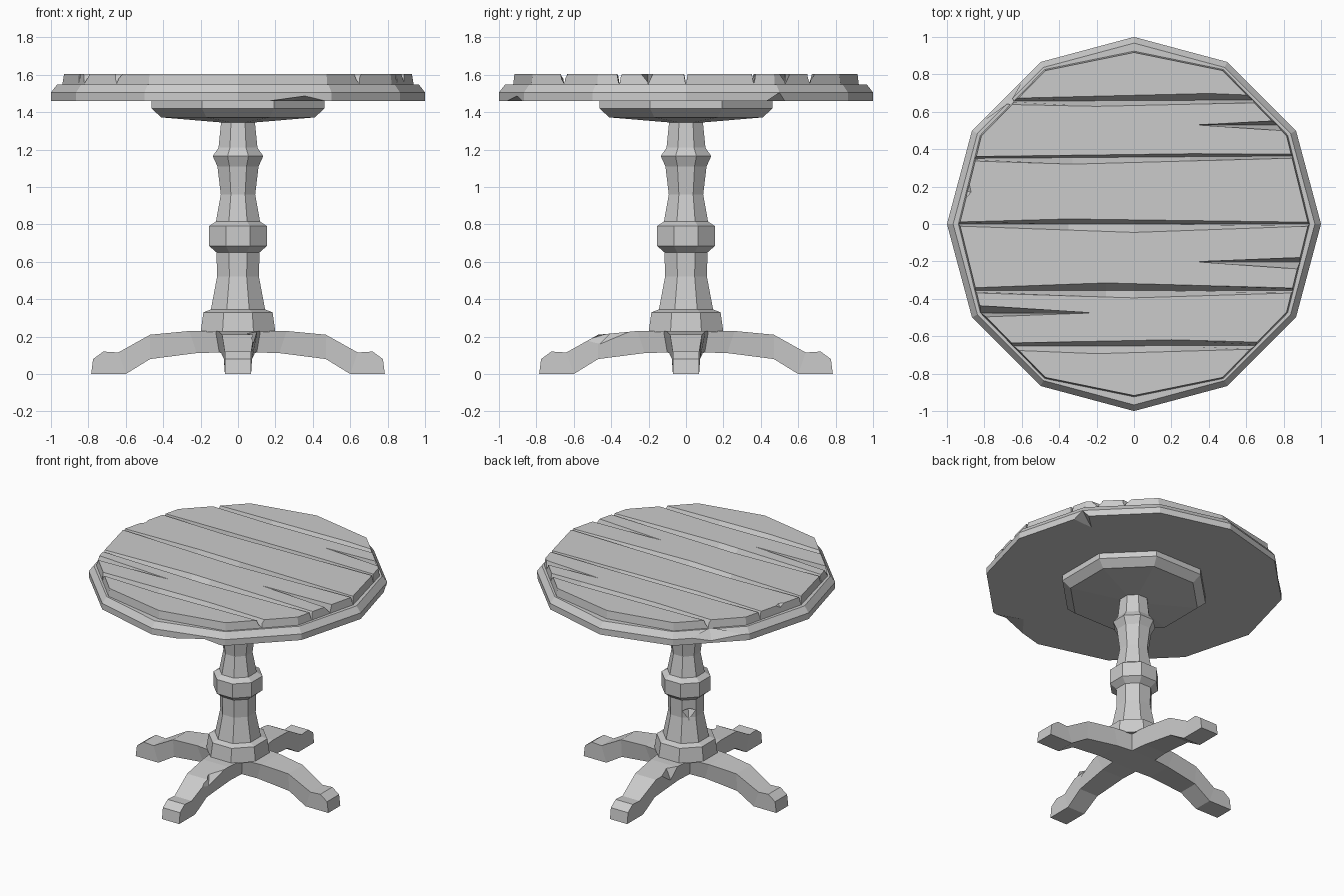
import bpy, bmesh
from math import sin, cos, pi
from mathutils import Vector, Matrix

old = bpy.data.objects.get("Cube")
if old:
    bpy.data.objects.remove(old, do_unlink=True)

wood = bpy.data.materials.new("grey_wood")
wood.use_nodes = True
GREY = (0.6, 0.6, 0.6, 1)
wood.diffuse_color = GREY
wood.node_tree.nodes["Principled BSDF"].inputs["Base Color"].default_value = GREY


def finish(bm, name):
    """Turn a bmesh into a flat shaded object."""
    bmesh.ops.recalc_face_normals(bm, faces=bm.faces)
    mesh = bpy.data.meshes.new(name)
    bm.to_mesh(mesh)
    bm.free()
    mesh.materials.append(wood)
    obj = bpy.data.objects.new(name, mesh)
    bpy.context.collection.objects.link(obj)
    return obj


def loft(bm, rings):
    """Bridge closed rings of points and cap both ends."""
    rows = [[bm.verts.new(p) for p in ring] for ring in rings]
    for a, b in zip(rows, rows[1:]):
        for i in range(len(a)):
            j = (i + 1) % len(a)
            bm.faces.new((a[i], a[j], b[j], b[i]))
    bm.faces.new(rows[0])
    bm.faces.new(rows[-1])


def turned(name, profile, sides, start=0.0):
    """Faceted turning from (radius, height) pairs."""
    bm = bmesh.new()
    angles = [start + 2 * pi * i / sides for i in range(sides)]
    loft(bm, [[(r * cos(a), r * sin(a), z) for a in angles] for r, z in profile])
    return finish(bm, name)


def cut(obj, cutter):
    """Subtract a cutter, then throw it away."""
    cutter.hide_render = True
    mod = obj.modifiers.new("cut", "BOOLEAN")
    mod.operation = "DIFFERENCE"
    mod.solver = "EXACT"
    mod.object = cutter
    bpy.context.view_layer.objects.active = obj
    bpy.ops.object.modifier_apply(modifier=mod.name)
    bpy.data.objects.remove(cutter, do_unlink=True)


def chip(obj, *points):
    """Knock a faceted chip out of an edge."""
    bm = bmesh.new()
    verts = [bm.verts.new(p) for p in points]
    bmesh.ops.convex_hull(bm, input=verts)
    cut(obj, finish(bm, "chip_cutter"))


# Table top: twelve sided rim with a chamfered upper edge
rim = turned("tabletop_rim", [(1, 1.46), (1, 1.505), (0.967, 1.548)], 12)
chip(rim, (0.15, -0.962, 1.458), (0.48, -0.874, 1.458), (0.36, -0.906, 1.487),
     (0.28, -0.8, 1.458), (0.36, -1.0, 1.43))
chip(rim, (0.886, 0.43, 1.458), (0.837, 0.53, 1.458), (0.868, 0.5, 1.505),
     (0.72, 0.42, 1.458), (0.93, 0.54, 1.43))
chip(rim, (-0.59, 0.777, 1.505), (-0.84, 0.528, 1.505), (-0.684, 0.684, 1.475),
     (-0.64, 0.64, 1.55), (-0.74, 0.74, 1.57))

# Plank surface, slightly uneven outline
bm = bmesh.new()
radii = [0.94, 0.95, 0.955, 0.925, 0.955, 0.95] * 2
loft(bm, [[((r - inset) * cos(i * pi / 6), (r - inset) * sin(i * pi / 6), z)
           for i, r in enumerate(radii)] for inset, z in ((0, 1.54), (0.008, 1.605))])
planks = finish(bm, "tabletop_planks")


def groove(*stations):
    """V groove from stations of x, floor y, steep width, shallow width."""
    top, floor = 1.605, 1.551
    bm = bmesh.new()
    rings = []
    for x, y, steep, shallow in stations:
        rings.append([(x, y - shallow, top), (x, y, floor), (x, y + steep, top),
                      (x, y + steep, top + 0.03), (x, y - shallow, top + 0.03)])
    loft(bm, rings)
    cut(planks, finish(bm, "groove_cutter"))


# Gaps between planks: floor y at both ends, steep peak (x, width), shallow peak
GAPS = [
    (0.655, 0.665, 0.4, 0.036, -0.2, 0.03),
    (0.35, 0.365, 0.3, 0.016, -0.33, 0.035),
    (0.0, 0.0, -0.35, 0.027, 0.0, 0.045),
    (-0.355, -0.355, -0.15, 0.04, 0.0, 0.04),
    (-0.652, -0.65, 0.2, 0.032, -0.2, 0.042),
]
for y0, y1, xs, steep, xl, shallow in GAPS:
    def station(x):
        def width(peak, size):
            end = 1.0 if x > peak else -1.0
            return 0.009 + (size - 0.009) * (1 - (x - peak) / (end - peak))
        return (x, y0 + (y1 - y0) * (x + 1) / 2, width(xs, steep), width(xl, shallow))
    groove(*[station(x) for x in sorted((-1.0, xs, xl, 1.0))])

# Tapering cracks running in from the edge: tip x, edge x, y, widths
for tip, edge, y, steep, shallow in [(0.35, 0.85, 0.53, 0.026, 0.035),
                                     (0.35, 0.97, -0.202, 0.026, 0.045),
                                     (-0.24, -0.88, -0.475, 0.042, 0.025)]:
    groove((tip, y, 0.001, 0.001), (edge, y, steep, shallow))
chip(planks, (-0.885, 0.24, 1.606), (-0.905, 0.13, 1.606), (-0.915, 0.18, 1.56),
     (-0.87, 0.17, 1.606), (-0.96, 0.18, 1.63))

# Octagonal parts have flat sides facing the axes
FLAT = 1 / cos(pi / 8)


def octagon(name, profile):
    return turned(name, [(r * FLAT, z) for r, z in profile], 8, pi / 8)


octagon("top_support", [(0.09, 1.345), (0.41, 1.372), (0.463, 1.42), (0.463, 1.465)])

column = octagon("column", [
    (0.2, 0.225), (0.185, 0.33), (0.145, 0.345), (0.112, 0.52), (0.115, 0.65),
    (0.155, 0.685), (0.155, 0.79), (0.118, 0.815), (0.092, 0.96), (0.11, 1.11),
    (0.135, 1.165), (0.104, 1.21), (0.09, 1.35)])
chip(column, (-0.117, 0.047, 0.57), (-0.047, 0.117, 0.57), (-0.084, 0.084, 0.49),
     (-0.055, 0.055, 0.58), (-0.13, 0.13, 0.6))

# Four splayed legs meeting in a hub.
# Stations: top x, top z, bottom x, bottom z, top half width, bottom half width
LEG = [
    (0, 0.23, 0, 0.115, 0, 0),
    (0.12, 0.23, 0.1, 0.115, 0.12, 0.1),
    (0.26, 0.23, 0.22, 0.112, 0.105, 0.09),
    (0.47, 0.21, 0.47, 0.08, 0.085, 0.075),
    (0.64, 0.115, 0.6, 0, 0.07, 0.07),
    (0.72, 0.12, 0.7, 0, 0.07, 0.07),
    (0.775, 0.08, 0.785, 0, 0.07, 0.07),
]
bm = bmesh.new()
for quarter in range(4):
    turn = Matrix.Rotation(quarter * pi / 2, 3, "Z")
    rows = [[bm.verts.new(turn @ Vector(p)) for p in
             ((tx, -tw, tz), (tx, tw, tz), (bx, bw, bz), (bx, -bw, bz))]
            for tx, tz, bx, bz, tw, bw in LEG]
    for k, (a, b) in enumerate(zip(rows, rows[1:])):
        for i in range(4):
            if k == 0 and i in (1, 3):
                continue  # neighbouring legs join here
            j = (i + 1) % 4
            bm.faces.new((a[i], a[j], b[j], b[i]))
    bm.faces.new(rows[-1])
bmesh.ops.remove_doubles(bm, verts=bm.verts, dist=0.0005)
legs = finish(bm, "legs")
chip(legs, (0.108, -0.28, 0.232), (0.082, -0.54, 0.18), (0.088, -0.47, 0.15),
     (0.045, -0.4, 0.222), (0.16, -0.4, 0.28))
chip(legs, (-0.112, 0.24, 0.232), (-0.09, 0.41, 0.218), (-0.1, 0.31, 0.13),
     (-0.055, 0.31, 0.23), (-0.17, 0.32, 0.27))
